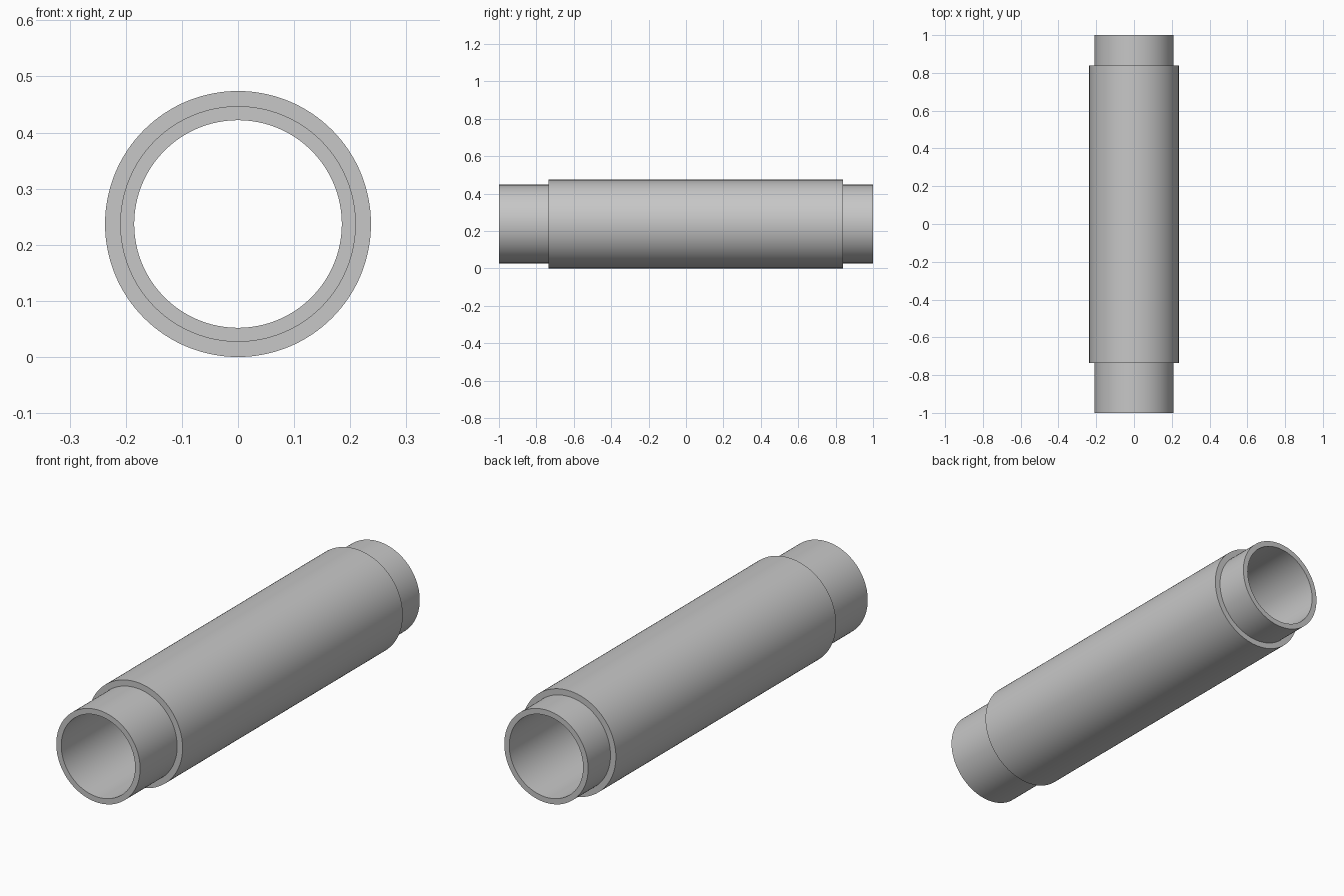
import bpy
import bmesh
from math import radians
from mathutils import Vector, Matrix

SEGMENTS = 128
OUTER, PIPE, BORE = 0.237, 0.21, 0.185
AXIS = Vector((0, 0, OUTER))

cube = bpy.data.objects.get("Cube")
if cube:
    bpy.data.objects.remove(cube, do_unlink=True)

grey = bpy.data.materials.new("plain grey")
grey.use_nodes = True
grey.diffuse_color = (0.57, 0.57, 0.57, 1)
grey.node_tree.nodes["Principled BSDF"].inputs["Base Color"].default_value = grey.diffuse_color


def lathe(name, profile):
    """Turn a closed (radius, y) profile about the long axis."""
    bm = bmesh.new()
    rings = []
    for i in range(SEGMENTS):
        turn = Matrix.Rotation(radians(360 * i / SEGMENTS), 3, 'Y')
        rings.append([bm.verts.new(turn @ Vector((0, y, r))) for r, y in profile])
    for i, ring in enumerate(rings):
        following = rings[(i + 1) % SEGMENTS]
        for j in range(len(profile)):
            k = (j + 1) % len(profile)
            bm.faces.new((ring[j], ring[k], following[k], following[j]))
    bmesh.ops.recalc_face_normals(bm, faces=bm.faces)
    mesh = bpy.data.meshes.new(name)
    bm.to_mesh(mesh)
    bm.free()
    mesh.materials.append(grey)
    obj = bpy.data.objects.new(name, mesh)
    obj.location = AXIS
    bpy.context.collection.objects.link(obj)
    bpy.ops.object.select_all(action='DESELECT')
    obj.select_set(True)
    bpy.context.view_layer.objects.active = obj
    bpy.ops.object.shade_smooth_by_angle(angle=radians(30))
    return obj


# Hollow tube with a thicker middle; the front spigot is longer than the back one
FRONT_STEP, BACK_STEP = -0.735, 0.84
lathe("stepped_tube", [
    (BORE, -1), (PIPE, -1),
    (PIPE, FRONT_STEP), (OUTER, FRONT_STEP),
    (OUTER, BACK_STEP), (PIPE, BACK_STEP),
    (PIPE, 1), (BORE, 1),
])
